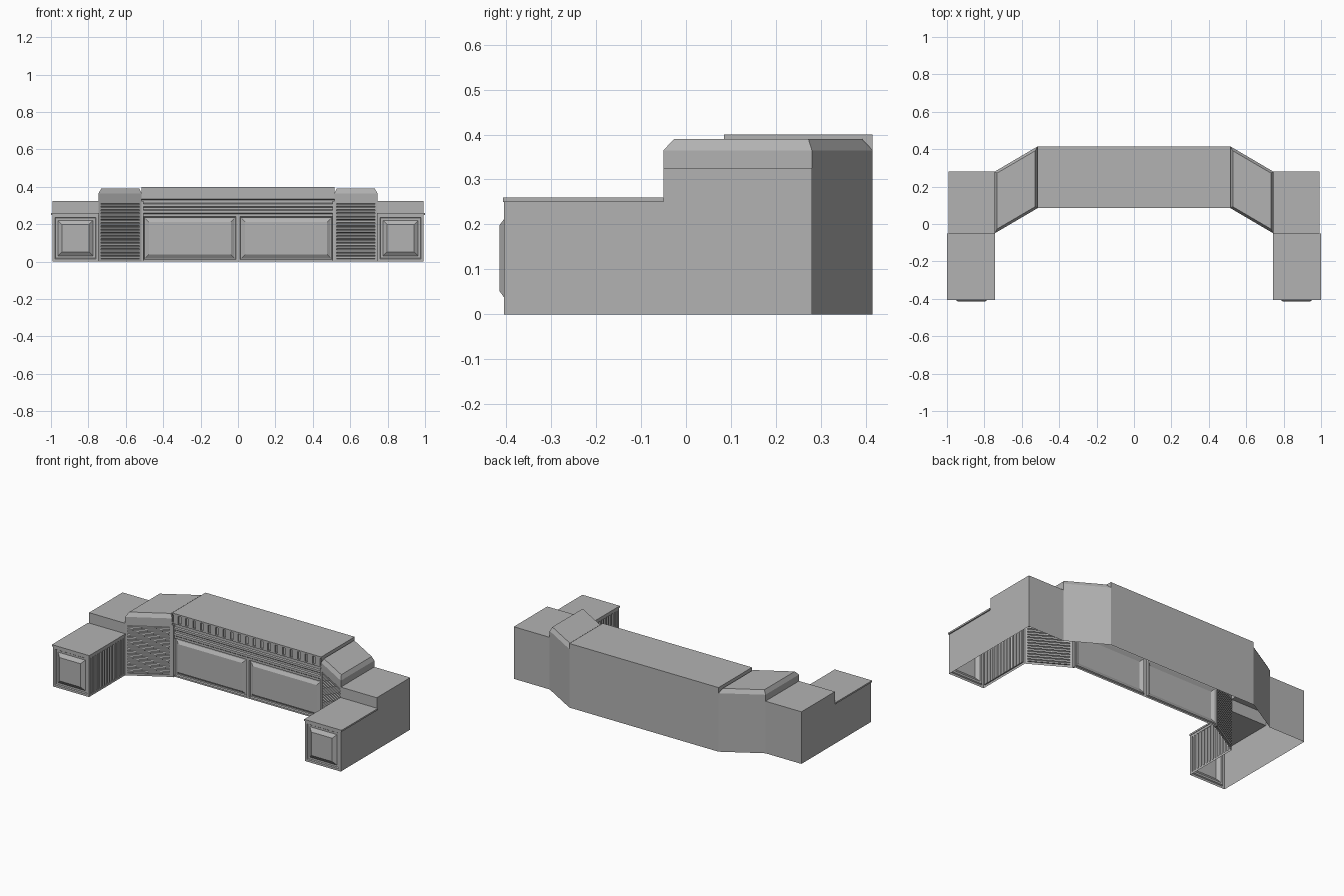
import bpy
from mathutils import Vector

cube = bpy.data.objects.get("Cube")
if cube:
    bpy.data.objects.remove(cube)

grey = bpy.data.materials.new("plain_grey")
grey.use_nodes = True
COLOUR = (0.45, 0.45, 0.45, 1)
grey.diffuse_color = COLOUR
grey.node_tree.nodes["Principled BSDF"].inputs["Base Color"].default_value = COLOUR


def make(name, verts, faces, mirror=False):
    mesh = bpy.data.meshes.new(name)
    mesh.from_pydata([tuple(v) for v in verts], [], faces)
    mesh.materials.append(grey)
    obj = bpy.data.objects.new(name, mesh)
    bpy.context.collection.objects.link(obj)
    if mirror:
        obj.modifiers.new("mirror", "MIRROR")
    return obj


def prism(name, bottom_to_top, mirror=False, closed=True):
    """Stack of matching plan outlines, each given as (points, height)."""
    n = len(bottom_to_top[0][0])
    verts = [(x, y, z) for points, z in bottom_to_top for x, y in points]
    faces = [(k * n + i, k * n + (i + 1) % n, (k + 1) * n + (i + 1) % n, (k + 1) * n + i)
             for k in range(len(bottom_to_top) - 1) for i in range(n)]
    faces.append(tuple(range(len(verts) - n, len(verts))))
    if closed:
        faces.append(tuple(reversed(range(n))))
    return make(name, verts, faces, mirror)


def box(name, x0, x1, y0, y1, z0, z1, mirror=False):
    plan = [(x0, y0), (x1, y0), (x1, y1), (x0, y1)]
    return prism(name, [(plan, z0), (plan, z1)], mirror)


def wall_frame(a, b):
    """Mapping for a wall from plan point a to b, outside on the right."""
    a, b = Vector((*a, 0)), Vector((*b, 0))
    along = (b - a).normalized()
    inward = Vector((-along.y, along.x, 0))
    return (b - a).length, lambda s, z, d=0: a + along * s + inward * d + Vector((0, 0, z))


def panel(name, a, b, z0, z1, rings=((0, 0),), mirror=True, fill=True):
    """Wall panel of nested rectangles, each ring an (inset, depth) pair."""
    length, at = wall_frame(a, b)
    verts, faces = [], []
    for inset, depth in rings:
        for s, z in ((inset, z0 + inset), (length - inset, z0 + inset),
                     (length - inset, z1 - inset), (inset, z1 - inset)):
            verts.append(at(s, z, depth))
    for k in range(0, len(verts) - 4, 4):
        faces += [(k + i, k + (i + 1) % 4, k + 4 + (i + 1) % 4, k + 4 + i) for i in range(4)]
    if fill:
        faces.append(tuple(range(len(verts) - 4, len(verts))))
    return make(name, verts, faces, mirror)


def ribbed_panel(name, a, b, z0, z1, count, horizontal):
    """Framed panel filled with a corrugated sheet of slats."""
    edge, deep = 0.014, 0.008
    panel(name + "_frame", a, b, z0, z1, ((0, 0), (edge, 0), (edge, deep)), fill=False)
    length, at = wall_frame(a, b)
    lo, hi = (z0 + edge, z1 - edge) if horizontal else (edge, length - edge)
    step = (hi - lo) / count
    wave = [(lo + step * (i + f), d) for i in range(count)
            for f, d in ((0, deep), (0.2, 0.001), (0.7, 0.001), (0.9, deep))] + [(hi, deep)]
    verts = []
    for p, d in wave:
        if horizontal:
            verts += [at(edge, p, d), at(length - edge, p, d)]
        else:
            verts += [at(p, z1 - edge, d), at(p, z0 + edge, d)]
    faces = [(2 * i, 2 * i + 1, 2 * i + 3, 2 * i + 2) for i in range(len(wave) - 1)]
    make(name + "_slats", verts, faces, True)


# Main plan and height dimensions
IN, MID, OUT = 0.515, 0.745, 0.993
FRONT, STEP, REAR = -0.405, -0.05, 0.28
BAR_FRONT, BAR_BACK = 0.085, 0.415
LOW, HIGH = 0.25, 0.325

# Wings: open-bottomed shells with a low front part and a taller rear part
panel("wing_front_panel", (MID, FRONT), (OUT, FRONT), 0, LOW,
      ((0, 0), (0.014, 0), (0.018, 0.006), (0.03, 0.006), (0.052, -0.01)))
ribbed_panel("wing_inner_side", (MID, STEP), (MID, FRONT), 0, LOW, 13, False)
panel("wing_outer_side", (OUT, FRONT), (OUT, STEP), 0, LOW)
panel("wing_rear_outer_side", (OUT, STEP), (OUT, REAR), 0, HIGH)
panel("wing_back", (OUT, REAR), (MID, REAR), 0, HIGH)
panel("wing_riser", (MID, STEP), (OUT, STEP), LOW, HIGH)
box("wing_front_top", MID - 0.003, 1, FRONT - 0.002, STEP, LOW, 0.26, True)
make("wing_rear_top", [(MID, STEP, HIGH), (OUT, STEP, HIGH), (OUT, REAR, HIGH), (MID, REAR, HIGH)],
     [(0, 1, 2, 3)], True)

# Angled corner sections with a chamfered cap
ribbed_panel("corner_front", (IN, BAR_FRONT), (MID, STEP), 0, HIGH, 17, True)
panel("corner_back", (MID, REAR), (IN, BAR_BACK), 0, HIGH)
cap = [(IN, BAR_FRONT), (MID, STEP), (MID, REAR), (IN, BAR_BACK)]
d = 0.013
cap_top = [(IN + d, BAR_FRONT + 0.6 * d), (MID - d, STEP + 1.8 * d),
           (MID - d, REAR - 0.6 * d), (IN + d, BAR_BACK - 1.8 * d)]
prism("corner_cap", [(cap, HIGH), (cap, 0.365), (cap_top, 0.39)], True, closed=False)

# Centre counter: back, top, fascia and stepped moulding as one profile
PANEL_Y = 0.096
profile = [(BAR_BACK, 0), (BAR_BACK, 0.4), (BAR_FRONT, 0.4), (BAR_FRONT, 0.39),
           (0.093, 0.39), (0.093, 0.343), (BAR_FRONT, 0.343), (BAR_FRONT, 0.335),
           (0.1, 0.33), (0.1, 0.312), (0.092, 0.308), (0.092, 0.295), (0.099, 0.29),
           (0.099, 0.278), (0.09, 0.274), (0.09, 0.26), (PANEL_Y, 0.255), (PANEL_Y, LOW)]
verts = [(x, y, z) for y, z in profile for x in (-IN, IN)]
make("centre_counter", verts,
     [(2 * i, 2 * i + 2, 2 * i + 3, 2 * i + 1)[::-1] for i in range(len(profile) - 1)])
panel("centre_end", (IN, BAR_FRONT), (IN, BAR_BACK), HIGH, 0.4)

# Row of blocks along the fascia
COUNT = 20
pitch = 2 * IN / COUNT
for i in range(COUNT):
    x = -IN + pitch * (i + 0.5)
    box("fascia_block", x - 0.017, x + 0.017, BAR_FRONT, 0.094, 0.343, 0.39)

# Two raised front panels and the posts beside them
panel("centre_front_panel", (0, PANEL_Y), (IN, PANEL_Y), 0, LOW,
      ((0, 0), (0.01, 0), (0.014, 0.008), (0.02, 0.008), (0.038, -0.004)))
box("centre_post", IN - 0.01, IN + 0.001, BAR_FRONT, 0.1, 0, HIGH, True)
